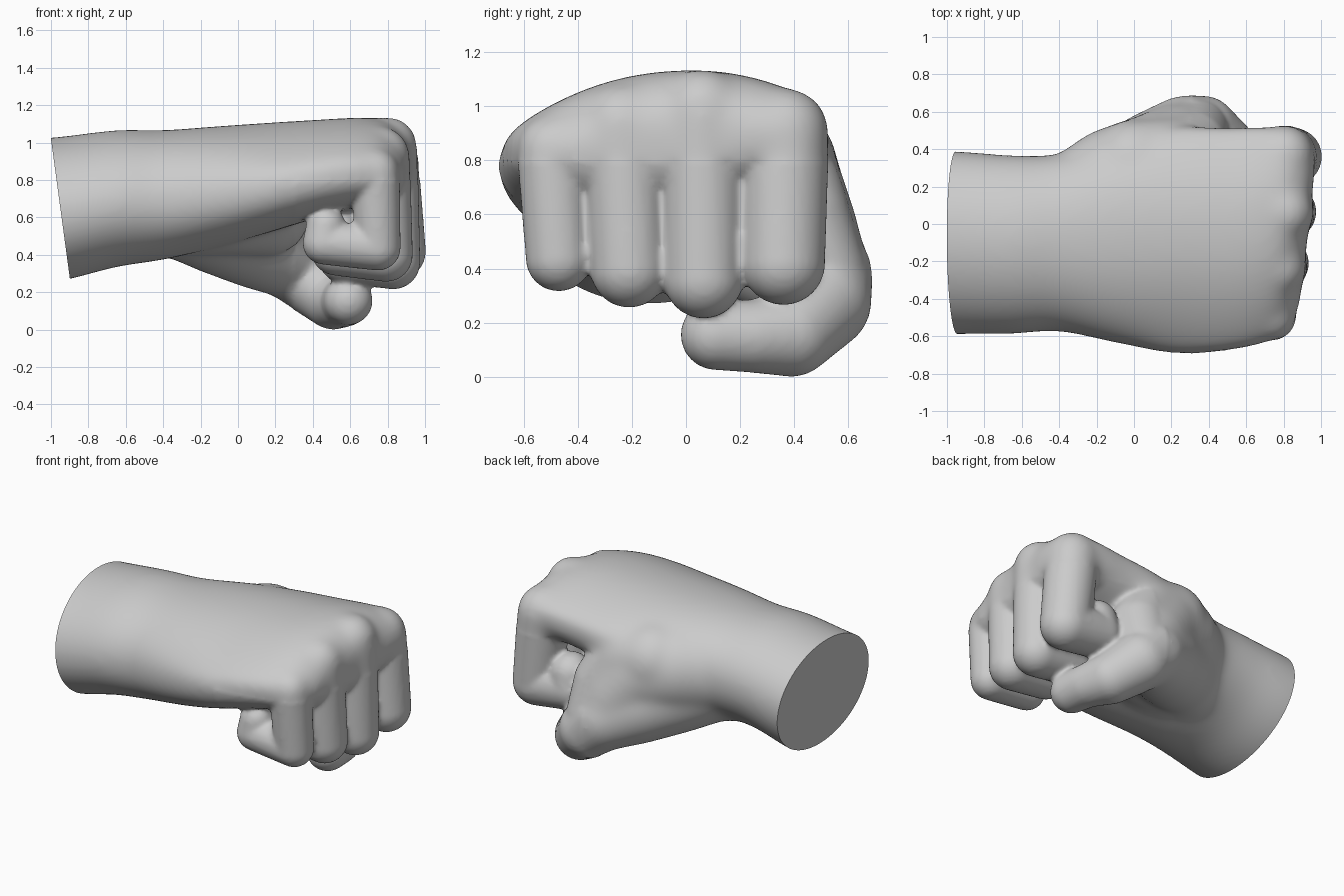
import bpy, bmesh, math
from mathutils import Vector

cube = bpy.data.objects.get("Cube")
if cube:
    bpy.data.objects.remove(cube, do_unlink=True)

skin = bpy.data.materials.new("clay_grey")
skin.use_nodes = True
grey = (0.6, 0.6, 0.6, 1)
skin.diffuse_color = grey
skin.node_tree.nodes["Principled BSDF"].inputs["Base Color"].default_value = grey

# unit sphere points shared by all the limb links
ball = bmesh.new()
bmesh.ops.create_icosphere(ball, subdivisions=4, radius=1)
UNIT = [v.co.copy() for v in ball.verts]
ball.free()

bm = bmesh.new()


def limb(joints):
    """Chain of rounded, tapered links through (x, y, z, radius) joints."""
    for a, b in zip(joints, joints[1:]):
        verts = [bm.verts.new(Vector(j[:3]) + p * j[3]) for j in (a, b) for p in UNIT]
        hull = bmesh.ops.convex_hull(bm, input=verts)
        spare = {g for g in hull["geom_interior"] if isinstance(g, bmesh.types.BMVert)}
        bmesh.ops.delete(bm, geom=list(spare), context='VERTS')


def spline(rows, steps):
    """Catmull-Rom resampling of rows of numbers."""
    rows = [Vector(r) for r in rows]
    out = []
    for i in range(len(rows) - 1):
        a, b = rows[max(i - 1, 0)], rows[i]
        c, d = rows[i + 1], rows[min(i + 2, len(rows) - 1)]
        for k in range(steps):
            t = k / steps
            out.append(0.5 * (2 * b + (c - a) * t + (2 * a - 5 * b + 4 * c - d) * t ** 2
                              + (3 * b - a - 3 * c + d) * t ** 3))
    return out + [rows[-1]]


def power(v, n):
    return math.copysign(abs(v) ** (2 / n), v)


# forearm and back of the hand:
# x, centre y, centre z, half width, half height, squareness, tilt, droop of the upper sides
SECTIONS = [
    (-1.20, -0.10, 0.625, 0.49, 0.385, 2.0, 0.06, 0),
    (-0.95, -0.10, 0.645, 0.49, 0.385, 2.0, 0.06, 0),
    (-0.65, -0.11, 0.70, 0.478, 0.365, 2.0, 0.06, 0),
    (-0.40, -0.10, 0.72, 0.475, 0.345, 2.1, 0.06, 0),
    (-0.10, -0.09, 0.765, 0.545, 0.32, 2.2, 0.07, 0.1),
    (0.20, -0.085, 0.82, 0.605, 0.285, 2.3, 0.08, 0.25),
    (0.45, -0.085, 0.865, 0.60, 0.255, 2.4, 0.08, 0.28),
    (0.65, -0.07, 0.89, 0.59, 0.24, 2.4, 0.08, 0.28),
    (0.78, -0.06, 0.89, 0.565, 0.225, 2.4, 0.08, 0.28),
    (0.86, -0.055, 0.88, 0.52, 0.185, 2.4, 0.08, 0.28),
    (0.905, -0.05, 0.875, 0.46, 0.135, 2.3, 0.08, 0.25),
    (0.93, -0.05, 0.87, 0.38, 0.07, 2.2, 0.08, 0.2),
]
SIDES = 64
rings = []
for x, cy, cz, hy, hz, n, tilt, droop in spline(SECTIONS, 6):
    ring = []
    for k in range(SIDES):
        a = math.tau * k / SIDES
        dy = hy * power(math.cos(a), n)
        z = cz + hz * power(math.sin(a), n) + tilt * dy
        z -= droop * dy * dy * max(math.sin(a), 0)
        ring.append(bm.verts.new((x + max(x, 0) * 0.12 * dy, cy + dy, z)))
    rings.append(ring)
for r, s in zip(rings, rings[1:]):
    for k in range(SIDES):
        m = (k + 1) % SIDES
        bm.faces.new((r[k], r[m], s[m], s[k]))
bm.faces.new(rings[0])
bm.faces.new(rings[-1])

# curled fingers: front x, lean, knuckle y, lower y, top z, bottom z, radius
FINGERS = [
    (0.87, 0.005, -0.495, -0.47, 0.97, 0.315, 0.122),
    (0.935, 0.015, -0.235, -0.21, 1.085, 0.255, 0.143),
    (0.975, 0.015, 0.06, 0.065, 1.14, 0.215, 0.146),
    (1.005, 0.04, 0.365, 0.36, 1.07, 0.265, 0.154),
]
for front, lean, yk, yl, top, low, r in FINGERS:
    knuckle = r * 1.07
    limb([
        (front - 0.50, yk * 0.9, top - r - 0.04, r * 0.9),
        (front - knuckle - lean, yk, top - knuckle, knuckle),
        (front - r, yl, low + r, r),
        (front - 0.41, yl, low + r + 0.025, r * 0.94),
        (front - 0.40, yl, low + r + 0.12, r * 0.85),
    ])

# thumb, from the heel of the palm round under the fingers
limb([
    (-0.50, 0.00, 0.66, 0.27),
    (-0.30, 0.08, 0.63, 0.255),
    (-0.10, 0.22, 0.55, 0.26),
    (0.10, 0.36, 0.46, 0.245),
    (0.27, 0.48, 0.375, 0.21),
    (0.37, 0.50, 0.28, 0.185),
    (0.51, 0.39, 0.16, 0.16),
    (0.57, 0.25, 0.15, 0.135),
    (0.59, 0.11, 0.155, 0.13),
])
# web between thumb and first finger, low and high
limb([
    (-0.35, 0.06, 0.72, 0.29),
    (-0.10, 0.22, 0.72, 0.30),
    (0.10, 0.32, 0.67, 0.27),
    (0.21, 0.41, 0.53, 0.23),
    (0.28, 0.47, 0.40, 0.20),
])
limb([
    (0.00, 0.32, 0.78, 0.24),
    (0.20, 0.35, 0.75, 0.215),
    (0.31, 0.42, 0.58, 0.19),
    (0.33, 0.49, 0.38, 0.18),
])
# fleshy middle of the palm
limb([
    (-0.40, -0.05, 0.66, 0.27),
    (-0.05, 0.00, 0.65, 0.25),
    (0.15, 0.10, 0.62, 0.23),
])

bmesh.ops.recalc_face_normals(bm, faces=bm.faces[:])
mesh = bpy.data.meshes.new("fist")
bm.to_mesh(mesh)
bm.free()
fist = bpy.data.objects.new("fist", mesh)
bpy.context.collection.objects.link(fist)

# blend the parts into one skin
remesh = fist.modifiers.new("blend", 'REMESH')
remesh.mode = 'VOXEL'
remesh.voxel_size = 0.015
soften = fist.modifiers.new("soften", 'SMOOTH')
soften.factor = 0.5
soften.iterations = 7
bpy.context.view_layer.update()
graph = bpy.context.evaluated_depsgraph_get()
blended = bpy.data.meshes.new_from_object(fist.evaluated_get(graph))
fist.modifiers.clear()
fist.data = blended
blended.name = "fist"

bm = bmesh.new()
bm.from_mesh(blended)
# extra softening of the wrist, thumb base, back of the hand and knuckles
soft = [v for v in bm.verts if v.co.x < 0.3 or v.co.z > 0.8]
for _ in range(30):
    bmesh.ops.smooth_vert(bm, verts=soft, factor=0.5,
                          use_axis_x=True, use_axis_y=True, use_axis_z=True)
# slanted flat cut at the wrist end
cut = bmesh.ops.bisect_plane(bm, geom=bm.verts[:] + bm.edges[:] + bm.faces[:],
                             plane_co=(-1, 0, 1.02), plane_no=(-0.74, 0, -0.1),
                             clear_outer=True)
rim = [e for e in cut["geom_cut"] if isinstance(e, bmesh.types.BMEdge)]
bmesh.ops.edgeloop_fill(bm, edges=rim)
bmesh.ops.recalc_face_normals(bm, faces=bm.faces[:])
bm.to_mesh(blended)
bm.free()

blended.materials.clear()
blended.materials.append(skin)
bpy.ops.object.select_all(action='DESELECT')
fist.select_set(True)
bpy.context.view_layer.objects.active = fist
bpy.ops.object.shade_smooth_by_angle(angle=math.radians(60))
